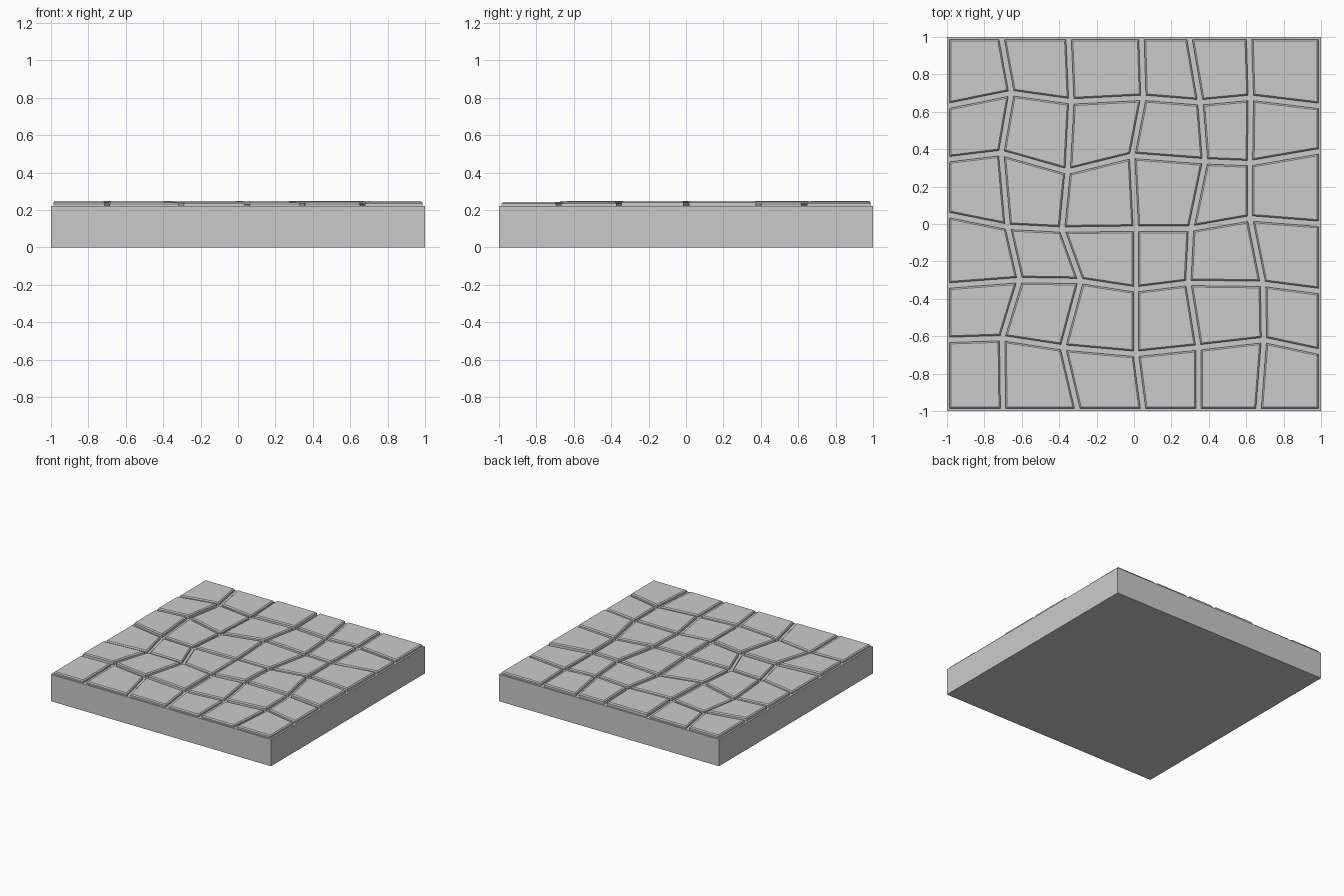
import bpy, bmesh, random
from mathutils import Vector

if "Cube" in bpy.data.objects:
    bpy.data.objects.remove(bpy.data.objects["Cube"])

random.seed(4)
BASE_TOP = 0.22
GAP = 0.014      # half width of the joint between stones
CHAMFER = 0.008

# Joint crossings, row by row from front to back (inner columns as x, y)
left_y = [-1, -.62, -.33, .05, .345, .63, 1]
right_y = [-1, -.685, -.36, .0, .39, .63, 1]
inner = [
    [(-.70, -1), (-.30, -1), (.05, -1), (.345, -1), (.665, -1)],
    [(-.705, -.61), (-.38, -.66), (.01, -.695), (.345, -.66), (.695, -.62)],
    [(-.61, -.30), (-.285, -.305), (.01, -.35), (.29, -.315), (.69, -.32)],
    [(-.675, -.015), (-.385, -.03), (.01, -.025), (.305, -.025), (.62, .03)],
    [(-.71, .38), (-.355, .28), (-.01, .365), (.38, .335), (.62, .325)],
    [(-.655, .70), (-.335, .655), (.05, .675), (.355, .65), (.625, .675)],
    [(-.71, 1), (-.35, 1), (.04, 1), (.295, 1), (.615, 1)],
]
grid = [[Vector(p) for p in [(-1, l)] + row + [(1, r)]]
        for l, row, r in zip(left_y, inner, right_y)]


def shrink(poly, d):
    """Move every edge of a counter-clockwise polygon inward by d."""
    out = []
    for i, p in enumerate(poly):
        a = (p - poly[i - 1]).normalized()
        b = (poly[(i + 1) % len(poly)] - p).normalized()
        n1, n2 = Vector((-a.y, a.x)), Vector((-b.y, b.x))
        out.append(p + (n1 + n2) * (d / (1 + n1.dot(n2))))
    return out


def finish(bm, name):
    mesh = bpy.data.meshes.new(name)
    bm.to_mesh(mesh)
    bm.free()
    obj = bpy.data.objects.new(name, mesh)
    bpy.context.collection.objects.link(obj)


def stone(name, quad, top):
    """Four-sided paving stone with a chamfered top edge."""
    outer = shrink(quad, GAP)
    inner_top = shrink(outer, CHAMFER)
    bm = bmesh.new()
    rings = [[bm.verts.new((p.x, p.y, z)) for p in ring]
             for ring, z in ((outer, BASE_TOP - .005), (outer, top - CHAMFER), (inner_top, top))]
    for lo, hi in zip(rings, rings[1:]):
        for i in range(4):
            j = (i + 1) % 4
            bm.faces.new((lo[i], lo[j], hi[j], hi[i]))
    bm.faces.new(rings[0][::-1])
    bm.faces.new(rings[-1])
    finish(bm, name)


# Base slab
bm = bmesh.new()
bmesh.ops.create_cube(bm, size=1)
for v in bm.verts:
    v.co = (v.co.x * 2, v.co.y * 2, (v.co.z + .5) * BASE_TOP)
finish(bm, "base_slab")

# Paving stones, each at a slightly different height
for r in range(6):
    for c in range(6):
        quad = [grid[r][c], grid[r][c + 1], grid[r + 1][c + 1], grid[r + 1][c]]
        stone(f"paving_stone_{r}_{c}", quad, random.uniform(.238, .25))
